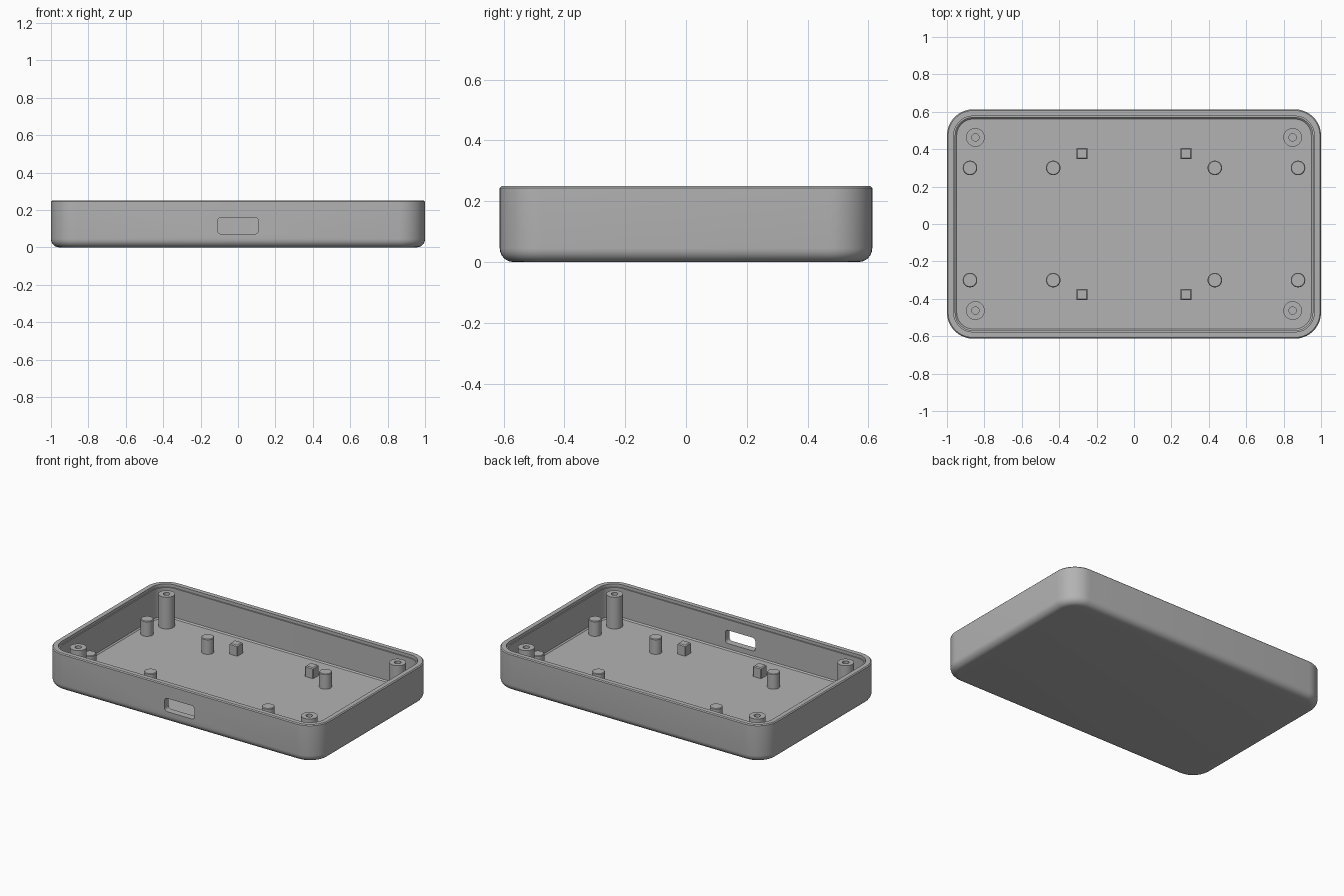
import bpy, bmesh, math

old = bpy.data.objects.get("Cube")
if old:
    bpy.data.objects.remove(old, do_unlink=True)

grey = bpy.data.materials.new("mid grey plastic")
grey.use_nodes = True
grey.diffuse_color = (0.45, 0.45, 0.45, 1)
grey.node_tree.nodes["Principled BSDF"].inputs["Base Color"].default_value = grey.diffuse_color

HX, HY, TOP, FLOOR = 1.0, 0.613, 0.25, 0.03


def rounded_rect(hx, hy, r, steps=10):
    """Outline of a rounded rectangle, counter-clockwise."""
    pts = []
    for k, (sx, sy) in enumerate([(1, 1), (-1, 1), (-1, -1), (1, -1)]):
        for i in range(steps + 1):
            a = math.pi / 2 * (k + i / steps)
            pts.append((sx * (hx - r) + r * math.cos(a), sy * (hy - r) + r * math.sin(a)))
    return pts


def circle(r, sides):
    return [(r * math.cos(i * math.tau / sides), r * math.sin(i * math.tau / sides)) for i in range(sides)]


def loft(name, sections, place=lambda x, y, z: (x, y, z), smooth=True):
    """Closed solid skinned through (outline, height) sections."""
    bm = bmesh.new()
    rings = [[bm.verts.new(place(x, y, z)) for x, y in outline] for outline, z in sections]
    n = len(rings[0])
    for a, b in zip(rings, rings[1:]):
        for i in range(n):
            j = (i + 1) % n
            bm.faces.new((a[i], a[j], b[j], b[i]))
    bm.faces.new(rings[0][::-1])
    bm.faces.new(rings[-1])
    bmesh.ops.recalc_face_normals(bm, faces=bm.faces[:])
    mesh = bpy.data.meshes.new(name)
    bm.to_mesh(mesh)
    bm.free()
    obj = bpy.data.objects.new(name, mesh)
    bpy.context.collection.objects.link(obj)
    mesh.materials.append(grey)
    if smooth:
        bpy.ops.object.select_all(action="DESELECT")
        obj.select_set(True)
        bpy.context.view_layer.objects.active = obj
        bpy.ops.object.shade_smooth_by_angle(angle=math.radians(35))
    return obj


def inset(d, z, r=0.14):
    return rounded_rect(HX - d, HY - d, r - d), z


# Tray: rounded underside, straight wall, rim with a lid step, inner wall, floor
edge = 0.045
shell = []
for i in range(7):
    a = math.pi / 2 * i / 6
    shell.append(inset(edge * (1 - math.sin(a)), edge * (1 - math.cos(a))))
shell += [inset(0, TOP - 0.006), inset(0.006, TOP), inset(0.036, TOP),
          inset(0.036, TOP - 0.02), inset(0.044, TOP - 0.02),
          inset(0.044, FLOOR + 0.008), inset(0.052, FLOOR)]
tray = loft("tray", shell)

# Port opening through the front wall
port = rounded_rect(0.11, 0.044, 0.02, 5)
cutter = loft("port_cutter", [(port, -HY - 0.1), (port, -HY + 0.1)],
              lambda x, y, z: (x, z, y + 0.116), smooth=False)
cutter.hide_render = True
cutter.hide_viewport = True
cutter.display_type = "WIRE"
cut = tray.modifiers.new("port opening", "BOOLEAN")
cut.object = cutter
cut.operation = "DIFFERENCE"
cut.solver = "EXACT"


def post(name, x, y, sections):
    loft(name, sections, lambda u, v, z: (x + u, y + v, z))


base = FLOOR - 0.01
for sy, side in ((-1, "front"), (1, "back")):
    for sx, hand in ((-1, "right"), (1, "left")):
        tag = f"{side}_{hand}"
        # Tall screw posts with a blind pilot hole
        ring, hole = circle(0.05, 24), circle(0.02, 24)
        post("screw_post_" + tag, sx * 0.848, sy * 0.463,
             [(ring, base), (ring, 0.24), (hole, 0.24), (hole, 0.12)])
        # Round board supports
        peg, peg_top = circle(0.039, 24), circle(0.035, 24)
        for label, px in (("outer", 0.877), ("inner", 0.432)):
            post(f"{label}_support_{tag}", sx * px, sy * 0.3,
                 [(peg, base), (peg, 0.126), (peg_top, 0.13)])
        # Small square locating blocks
        block, block_top = rounded_rect(0.03, 0.03, 0.003, 1), rounded_rect(0.024, 0.024, 0.002, 1)
        post("locating_block_" + tag, sx * 0.278, sy * 0.377,
             [(block, base), (block, 0.094), (block_top, 0.1)])
